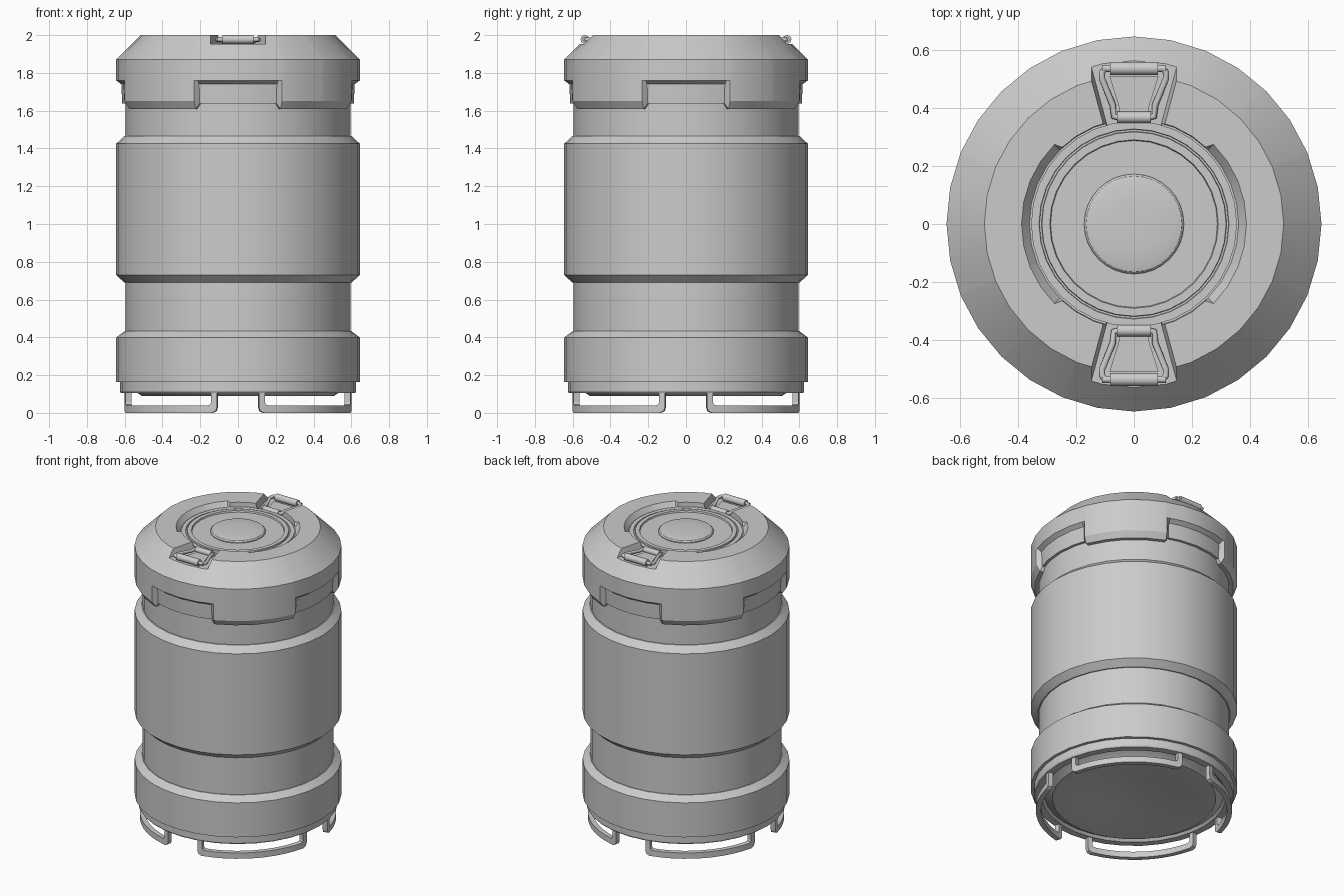
import bpy, bmesh
from math import sin, cos, pi, radians

if "Cube" in bpy.data.objects:
    bpy.data.objects.remove(bpy.data.objects["Cube"])

N = 32
STEP = 360 / N


def finish(name, bm):
    bmesh.ops.recalc_face_normals(bm, faces=bm.faces)
    me = bpy.data.meshes.new(name)
    bm.to_mesh(me)
    bm.free()
    ob = bpy.data.objects.new(name, me)
    bpy.context.collection.objects.link(ob)
    return ob


def loft(name, angles, profile):
    """Closed solid: profile(angle) gives (r, z) points, both ends capped."""
    bm = bmesh.new()
    cols = []
    for a in angles:
        # keep in-between columns on the flat facets of the 32-gon
        k = cos(pi / N) / cos(radians(a % STEP - STEP / 2))
        t = radians(a)
        cols.append([bm.verts.new((r * k * cos(t), r * k * sin(t), z)) for r, z in profile(a)])
    for i, c in enumerate(cols):
        d = cols[(i + 1) % len(cols)]
        for j in range(len(c) - 1):
            bm.faces.new((c[j], d[j], d[j + 1], c[j + 1]))
    bm.faces.new([c[0] for c in cols])
    bm.faces.new([c[-1] for c in cols])
    return finish(name, bm)


def revolve(name, pts):
    return loft(name, [i * STEP for i in range(N)], lambda a: pts)


def prism(name, low, high):
    """Solid between two matching outlines."""
    bm = bmesh.new()
    a = [bm.verts.new(p) for p in low]
    b = [bm.verts.new(p) for p in high]
    n = len(a)
    for i in range(n):
        bm.faces.new((a[i], a[(i + 1) % n], b[(i + 1) % n], b[i]))
    bm.faces.new(a)
    bm.faces.new(b)
    return finish(name, bm)


def rod(name, y, z, r, half):
    bpy.ops.mesh.primitive_cylinder_add(vertices=16, radius=r, depth=2 * half,
                                        location=(0, y, z), rotation=(0, pi / 2, 0))
    bpy.context.object.name = name


# Barrel body: dished underside, base band, neck, belly, upper neck
revolve("barrel_body", [
    (.23, .125), (.38, .09), (.51, .09), (.535, .108), (.56, .12), (.575, .105),
    (.62, .105), (.625, .115), (.625, .163), (.645, .163), (.645, .40), (.6, .433),
    (.595, .433), (.595, .69), (.602, .69), (.645, .73), (.645, 1.425), (.602, 1.465),
    (.595, 1.465), (.595, 1.66)])


# Lid: four side notches and two finger scoops around the top well
def lid_profile(a):
    d = abs((a + 45) % 90 - 45)
    scoop = abs((a + 90) % 180 - 90) < 46
    if d < 20.5:
        side = [(.58, 1.637), (.613, 1.637), (.618, 1.74), (.645, 1.76)]
    else:
        side = [(.58, 1.61), (.62, 1.61), (.645, 1.65), (.645, 1.76)]
    return side + [(.645, 1.87), (.515, 2.0), (.387 if scoop else .362, 2.0), (.36, 1.965)]


angles = {i * STEP for i in range(N)}
for q in range(0, 360, 90):
    angles |= {(q + s * e) % 360 for s in (-1, 1) for e in (19.5, 21.3)}
for q in (0, 180):
    angles |= {(q + s * 47) % 360 for s in (-1, 1)}
lid = loft("lid", sorted(angles), lid_profile)

# Tapered latch slots cut into the lid
for s in (-1, 1):
    def outline(grow, z):
        return [(-.09 - grow, s * .33, z), (.09 + grow, s * .33, z),
                (.19 + grow, s * .70, z), (-.19 - grow, s * .70, z)]
    cutter = prism("latch_slot_cutter", outline(0, 1.953), outline(.02, 2.03))
    mod = lid.modifiers.new("slot", "BOOLEAN")
    mod.operation, mod.object, mod.solver = "DIFFERENCE", cutter, "EXACT"
    bpy.context.view_layer.objects.active = lid
    bpy.ops.object.modifier_apply(modifier=mod.name)
    bpy.data.objects.remove(cutter)

# Rings and button in the top well
revolve("top_plug", [(.354, 1.955), (.354, 1.972), (.327, 1.972), (.325, 1.964), (.319, 1.964),
                     (.317, 1.976), (.29, 1.976), (.287, 1.966), (.2, 1.966)])
revolve("top_button", [(.172, 1.955), (.172, 1.972), (.165, 1.98), (.145, 1.985), (.08, 1.988), (.02, 1.989)])

# Latches: grip, hinge, wire sides and tongue plate
for s, side in ((-1, "front"), (1, "back")):
    rod(side + "_latch_grip", s * .535, 1.977, .023, .082)
    rod(side + "_latch_grip_pin", s * .535, 1.977, .012, .11)
    rod(side + "_latch_hinge", s * .367, 1.968, .02, .058)
    for m in (-1, 1):
        cu = bpy.data.curves.new(side + "_latch_wire", "CURVE")
        cu.dimensions = "3D"
        cu.bevel_depth, cu.bevel_resolution, cu.use_fill_caps = .011, 2, True
        path = [(.08, .535, 1.977), (.1, .535, 1.977), (.11, .522, 1.976), (.11, .5, 1.975),
                (.073, .41, 1.97), (.07, .37, 1.968), (.05, .367, 1.968)]
        sp = cu.splines.new("POLY")
        sp.points.add(len(path) - 1)
        for p, (x, y, z) in zip(sp.points, path):
            p.co = (m * x, s * y, z, 1)
        bpy.context.collection.objects.link(bpy.data.objects.new(side + "_latch_wire", cu))
    plate = [(-.052, .37), (.052, .37), (.052, .405), (.085, .51), (-.085, .51), (-.052, .405)]
    prism(side + "_latch_plate", [(x, s * y, 1.945) for x, y in plate],
          [(x, s * y, 1.96) for x, y in plate])

# Four curved foot loops on the diagonals (outline in degrees and height)
H = 34.5
half_out = [(-H, .125), (-H, .03), (-H + .7, .01), (-H + 2.5, 0)]
half_in = [(-H + 3, .125), (-H + 3, .055), (-H + 3.5, .044), (-H + 4.6, .04)]
mid = [i * 6 for i in range(-4, 5)]
outer = half_out + [(t, 0) for t in mid] + [(-t, z) for t, z in reversed(half_out)]
inner = half_in + [(t, .04) for t in mid] + [(-t, z) for t, z in reversed(half_in)]
for q in range(4):
    bm = bmesh.new()
    rings = []
    for o, i in zip(outer, inner):
        ring = []
        for (t, z), r in ((o, .58), (o, .612), (i, .612), (i, .58)):
            a = radians(45 + 90 * q + t)
            ring.append(bm.verts.new((r * cos(a), r * sin(a), z)))
        rings.append(ring)
    for a, b in zip(rings, rings[1:]):
        for k in range(4):
            bm.faces.new((a[k], a[(k + 1) % 4], b[(k + 1) % 4], b[k]))
    bm.faces.new(rings[0])
    bm.faces.new(rings[-1])
    finish("foot_loop_%d" % (q + 1), bm)

# Smooth shading with crisp edges
bpy.ops.object.select_all(action="DESELECT")
for ob in bpy.context.scene.objects:
    if ob.type == "MESH":
        ob.select_set(True)
        bpy.context.view_layer.objects.active = ob
bpy.ops.object.shade_smooth_by_angle(angle=radians(25))
